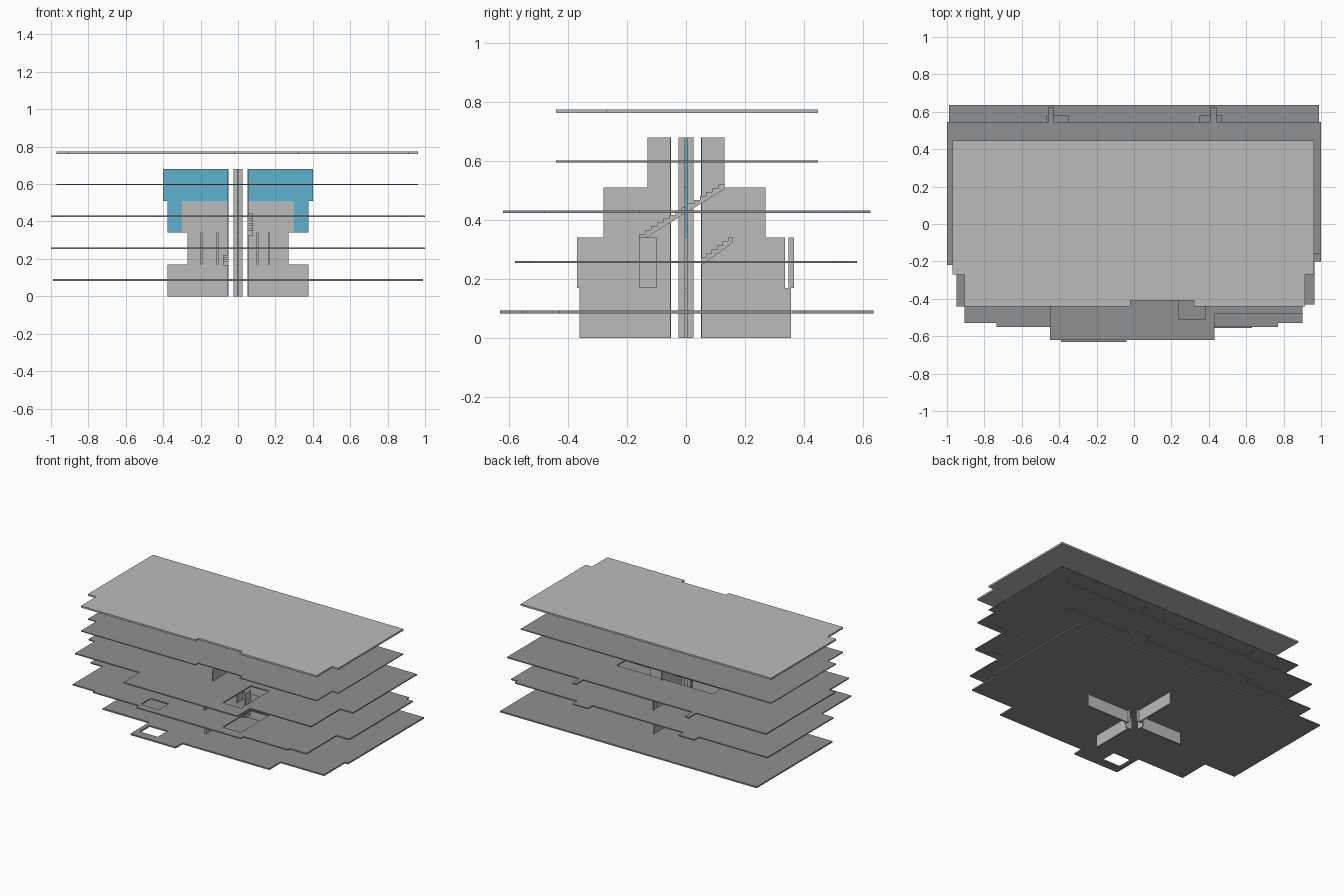
import bpy, bmesh
from mathutils import Vector

cube = bpy.data.objects.get("Cube")
if cube:
    bpy.data.objects.remove(cube, do_unlink=True)


def material(name, *rgb):
    mat = bpy.data.materials.new(name)
    mat.use_nodes = True
    mat.diffuse_color = (*rgb, 1)
    mat.node_tree.nodes["Principled BSDF"].inputs["Base Color"].default_value = (*rgb, 1)
    return mat


LIGHT = material("light grey", .5, .5, .49)
DARK = material("slab grey", .27, .28, .29)
BLUE = material("blue glass", .12, .44, .63)


def finish(bm, name, mat):
    bmesh.ops.recalc_face_normals(bm, faces=bm.faces)
    mesh = bpy.data.meshes.new(name)
    bm.to_mesh(mesh)
    bm.free()
    mesh.materials.append(mat)
    obj = bpy.data.objects.new(name, mesh)
    bpy.context.collection.objects.link(obj)
    return obj


def box(name, mat, x, y, z):
    """Box from (low, high) ranges."""
    bm = bmesh.new()
    bmesh.ops.create_cube(bm, size=1)
    for v in bm.verts:
        v.co = [r[0] if c < 0 else r[1] for c, r in zip(v.co, (x, y, z))]
    return finish(bm, name, mat)


def stepped(start, runs):
    """Turn (y, x_end) runs into the corners of a stepped edge."""
    points, x = [], start
    for y, end in runs:
        points += [(x, y), (end, y)]
        x = end
    return points


def extrude(bm, direction):
    geom = bmesh.ops.extrude_face_region(bm, geom=bm.faces[:])["geom"]
    bmesh.ops.translate(bm, vec=direction,
                        verts=[g for g in geom if isinstance(g, bmesh.types.BMVert)])


def slab(name, mat, z, thick, left, front, right, back, holes=()):
    """Floor plate with stepped front and back edges and rectangular holes."""
    loops = [stepped(left, front) + stepped(right, back)]
    for (x0, x1), (y0, y1) in holes:
        loops.append([(x0, y0), (x0, y1), (x1, y1), (x1, y0)])
    bm = bmesh.new()
    for loop in loops:
        verts = [bm.verts.new((x, y, z - thick / 2)) for x, y in loop]
        for a, b in zip(verts, verts[1:] + verts[:1]):
            bm.edges.new((a, b))
    bmesh.ops.triangle_fill(bm, edges=bm.edges[:], use_beauty=True, normal=(0, 0, 1))
    extrude(bm, Vector((0, 0, thick)))
    return finish(bm, name, mat)


def stair(name, x, start, end, steps=10, waist=.015):
    """Stepped flight running along y between two (y, z) points."""
    dy, dz = (end[0] - start[0]) / steps, (end[1] - start[1]) / steps
    profile = []
    for i in range(steps):
        y, z = start[0] + i * dy, start[1] + i * dz
        profile += [(y, z), (y, z + dz)]
    profile += [end, (end[0], end[1] - waist), (start[0], start[1] - waist)]
    bm = bmesh.new()
    bm.faces.new([bm.verts.new((x[0], y, z)) for y, z in profile])
    extrude(bm, Vector((x[1] - x[0], 0, 0)))
    return finish(bm, name, LIGHT)


# Floor plates
shaft = ((-.38, -.24), (-.53, -.42))
stair_well = ((.24, .38), (-.51, -.2))
rear_well = ((-.38, .36), (.15, .25))
slab("first_floor", DARK, .088, .01, -.99,
     [(-.2, -.75), (-.42, -.39), (-.63, -.04), (-.555, .63), (-.43, .965), (-.2, .99)],
     .99, [(.635, -.99)], [((-.36, -.22), (-.57, -.46))])
slab("second_floor", DARK, .258, .008, -1,
     [(-.2, -.905), (-.53, -.735), (-.55, -.38), (-.58, .43), (-.55, .77), (-.53, .9), (-.2, 1)],
     1, [(.5, .95), (.53, .47), (.58, .35), (.53, -.35), (.58, -.47), (.53, -1)],
     [shaft, stair_well])
slab("third_floor", DARK, .428, .008, -1,
     [(-.22, -.95), (-.44, -.45), (-.62, .43), (-.48, .9), (-.16, 1)],
     1, [(.545, .44), (.625, .41), (.545, -.43), (.625, -.46), (.545, -1)],
     [stair_well, rear_well])
upper_front = [(-.27, -.905), (-.44, -.02), (-.41, .32), (-.44, .915), (-.27, .963)]
slab("fourth_floor", DARK, .598, .006, -.97, upper_front, .963, [(.447, -.97)])
slab("roof", LIGHT, .768, .012, -.97, upper_front, .963, [(.447, -.97)])

# Cross walls, one storey at a time
storey, half, core = .17, .005, .055
walls = [("lower", .378, -.36, .355), ("second", .27, -.37, .335),
         ("third", .3, -.28, .27), ("top", .4, -.13, .13)]
for level, (name, reach, front, back) in enumerate(walls):
    z = (level * storey, (level + 1) * storey)
    x_mat = BLUE if name == "top" else LIGHT
    for side, sign in (("left", 1), ("right", -1)):
        x = sorted((sign * core, sign * reach))
        box(f"{name}_{side}_wall", x_mat, x, (-half, half), z)
        if name == "third":
            x = sorted((sign * reach, sign * .378))
            box(f"{name}_{side}_glass", BLUE, x, (-half, half), z)
    box(f"{name}_front_wall", LIGHT, (-half, half), (front, -core), z)
    box(f"{name}_back_wall", LIGHT, (-half, half), (core, back), z)
box("second_rear_pier", LIGHT, (-half, half), (.348, .365), (storey, 2 * storey))

# Hollow central shaft made of narrow plates, open at the corners
gap = core * .45
for sign, side in ((1, "positive"), (-1, "negative")):
    rim = sorted((sign * core, sign * (core - half)))
    box(f"shaft_x_{side}", LIGHT, rim, (-gap, gap), (0, 4 * storey))
    box(f"shaft_y_{side}", LIGHT, (-gap, gap), rim, (0, 4 * storey))

# Stair enclosure on the second storey
for x in (-.195, -.11, .105, .165):
    box("stair_enclosure_wall", LIGHT, (x - half, x + half), (-.16, -.1), (storey, 2 * storey))

# Stair flights
stair("long_flight", (.05, .08), (-.16, .34), (.13, .52), 14)
stair("upper_flight", (.05, .08), (.05, .26), (.16, .34), 6)
stair("lower_front_flight", (-.08, -.05), (-.16, .18), (-.05, .22), 4)
stair("lower_back_flight", (-.08, -.05), (.16, .18), (.1, .22), 4)
